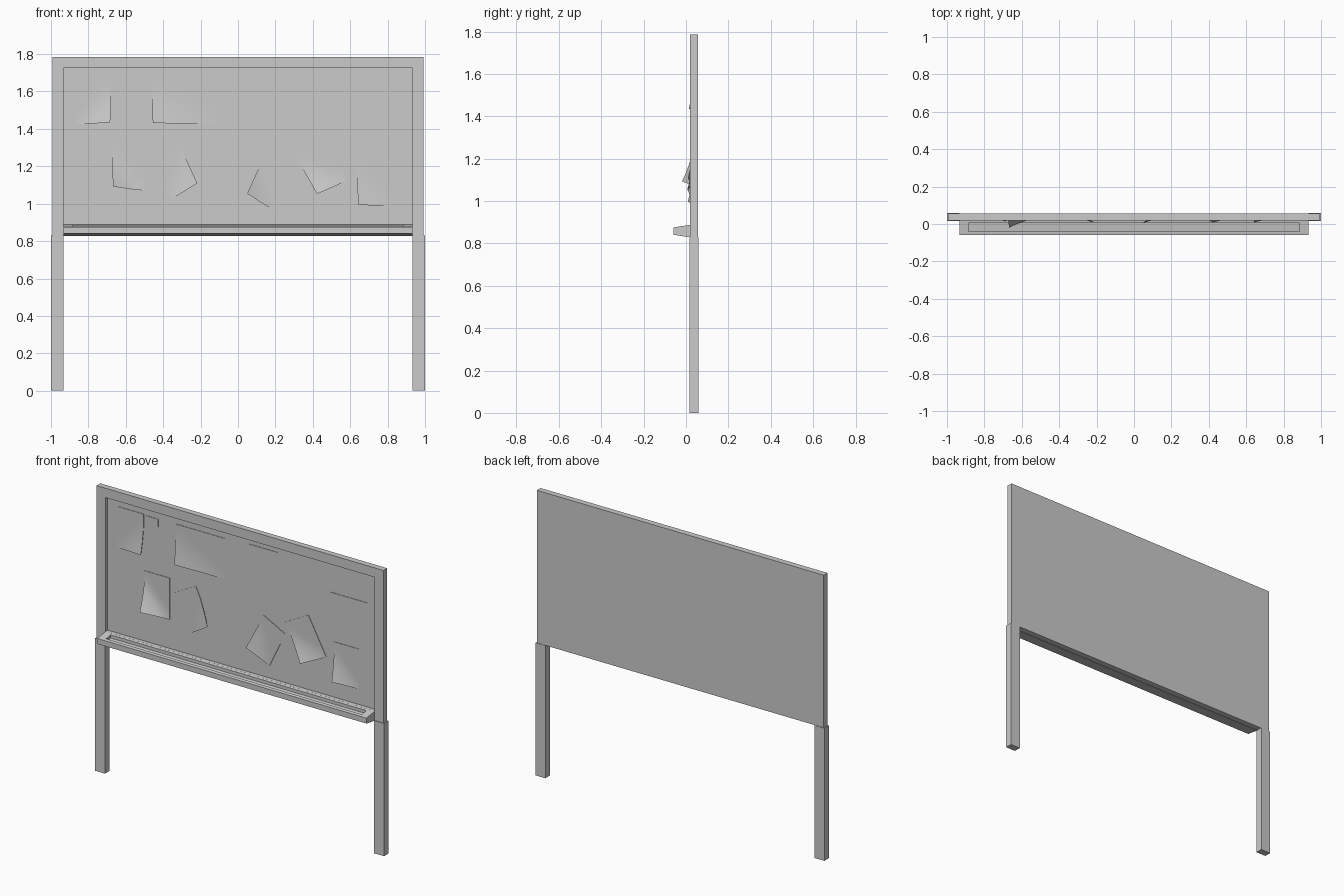
import bpy, bmesh
from mathutils import Vector

if "Cube" in bpy.data.objects:
    bpy.data.objects.remove(bpy.data.objects["Cube"])


def finish(name, bm, smooth=False):
    bmesh.ops.recalc_face_normals(bm, faces=bm.faces)
    me = bpy.data.meshes.new(name)
    bm.to_mesh(me)
    bm.free()
    for p in me.polygons:
        p.use_smooth = smooth
    ob = bpy.data.objects.new(name, me)
    bpy.context.collection.objects.link(ob)
    return ob


def box_bm(lo, hi):
    bm = bmesh.new()
    bmesh.ops.create_cube(bm, size=1)
    for v in bm.verts:
        v.co = [lo[i] if v.co[i] < 0 else hi[i] for i in range(3)]
    return bm


def inset(bm, axis, sign):
    """Inset the face pointing along the axis and return it."""
    bm.normal_update()
    f = max(bm.faces, key=lambda f: f.normal[axis] * sign)
    bmesh.ops.inset_region(bm, faces=[f], thickness=0.015)
    return f


# Board with raised frame around a recessed panel
PANEL_Y = 0.043
bm = box_bm((-0.993, 0.02, 0.83), (0.993, 0.057, 1.785))
f = inset(bm, 1, -1)
for v in f.verts:
    v.co.x = 0.932 if v.co.x > 0 else -0.932
    v.co.z = 1.726 if v.co.z > 1.3 else 0.888
f = bmesh.ops.extrude_discrete_faces(bm, faces=[f])["faces"][0]
for v in f.verts:
    v.co.y = PANEL_Y
finish("board", bm)

# Legs
for side, name in ((-1, "left_leg"), (1, "right_leg")):
    xs = sorted((side * 0.932, side * 1.0))
    finish(name, box_bm((xs[0], 0.016, 0), (xs[1], 0.06, 0.83)))

# Tapered chalk tray with a long groove
bm = box_bm((-0.932, -0.06, 0.828), (0.932, 0.022, 0.888))
for v in bm.verts:
    if v.co.y < 0:
        v.co.z = 0.875 if v.co.z > 0.85 else 0.841
f = inset(bm, 2, 1)
for v in f.verts:
    v.co.x = 0.885 if v.co.x > 0 else -0.885
    v.co.y = 0.005 if v.co.y > -0.02 else -0.04
    v.co.z = 0.875 + (v.co.y + 0.06) * 0.013 / 0.082
f = bmesh.ops.extrude_discrete_faces(bm, faces=[f])["faces"][0]
for v in f.verts:
    v.co.z -= 0.02
finish("chalk_tray", bm)


# Paper sheets: top-left, top-right, bottom-left corners (x, z),
# lifted corner (0 left, 1 right) and how far it curls forward
def paper(i, tl, tr, bl, corner, curl):
    tl, tr, bl = Vector(tl), Vector(tr), Vector(bl)
    n, t = 8, 0.003
    bm = bmesh.new()
    grid = []
    for r in range(n + 1):
        row = []
        for c in range(n + 1):
            u, v = c / n, r / n
            p = tl + (tr - tl) * u + (bl - tl) * v
            a = 1 - u if corner else u
            w = max(0, 1 - 0.9 * a - 1.2 * (1 - v)) ** 1.5 * curl
            p = p + ((tr - tl) * (-1 if corner else 1) * 0.5 - (bl - tl)) * w * 1.5
            row.append(bm.verts.new((p.x, PANEL_Y - 0.001 - w, p.y)))
        grid.append(row)
    for r in range(n):
        for c in range(n):
            bm.faces.new((grid[r][c], grid[r + 1][c],
                          grid[r + 1][c + 1], grid[r][c + 1]))
    # Give the sheet a little thickness
    ex = bmesh.ops.extrude_face_region(bm, geom=bm.faces[:], use_keep_orig=True)
    for g in ex["geom"]:
        if isinstance(g, bmesh.types.BMVert):
            g.co.y -= t
    ob = finish(f"paper_{i}", bm)
    bpy.context.view_layer.objects.active = ob
    ob.select_set(True)
    bpy.ops.object.shade_smooth_by_angle(angle=0.6)
    ob.select_set(False)


sheets = [
    ((-0.86, 1.682), (-0.68, 1.682), (-0.86, 1.425), 1, 0.025),
    ((-0.665, 1.677), (-0.58, 1.677), (-0.665, 1.63), 0, 0),
    ((-0.46, 1.68), (-0.115, 1.68), (-0.46, 1.425), 0, 0.018),
    ((0.05, 1.69), (0.245, 1.69), (0.05, 1.44), 0, 0),
    ((0.61, 1.54), (0.865, 1.54), (0.61, 1.37), 0, 0),
    ((-0.675, 1.33), (-0.50, 1.33), (-0.675, 1.07), 0, 0.058),
    ((-0.465, 1.25), (-0.32, 1.327), (-0.355, 1.025), 1, 0.03),
    ((0.15, 1.272), (0.30, 1.193), (0.04, 1.045), 0, 0.033),
    ((0.30, 1.27), (0.459, 1.355), (0.425, 1.04), 0, 0.03),
    ((0.638, 1.236), (0.81, 1.236), (0.638, 0.985), 0, 0.03),
]
for i, s in enumerate(sheets, 1):
    paper(i, *s)
